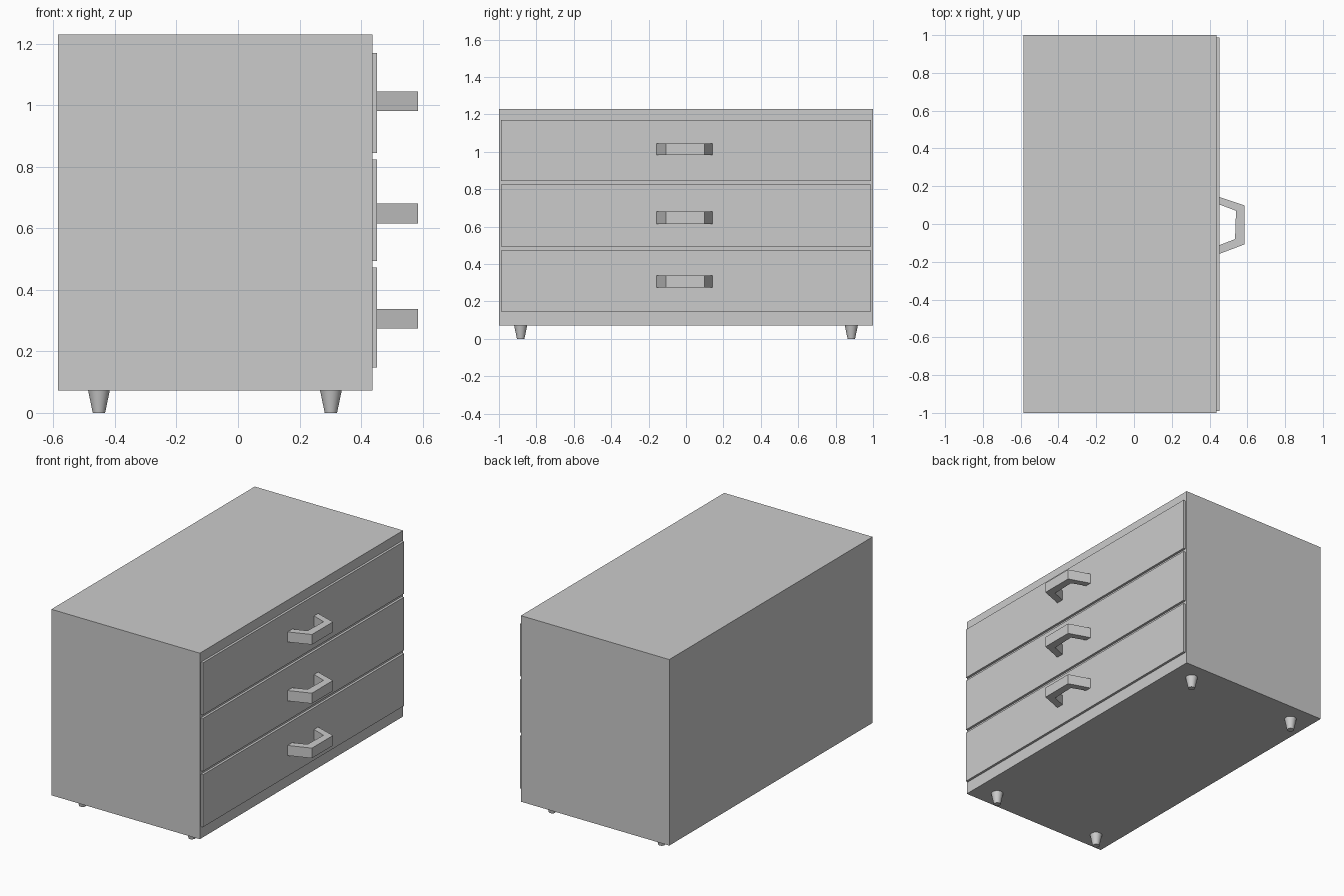
import bpy, bmesh

if "Cube" in bpy.data.objects:
    bpy.data.objects.remove(bpy.data.objects["Cube"])

X_BACK, X_FRONT, X_PANEL = -0.585, 0.437, 0.452


def finish(bm, name):
    bmesh.ops.recalc_face_normals(bm, faces=bm.faces)
    mesh = bpy.data.meshes.new(name)
    bm.to_mesh(mesh)
    bm.free()
    obj = bpy.data.objects.new(name, mesh)
    bpy.context.collection.objects.link(obj)
    return obj


def prism(name, outline, z0, z1):
    """Extrude an XY outline from z0 up to z1."""
    bm = bmesh.new()
    face = bm.faces.new([bm.verts.new((x, y, z0)) for x, y in outline])
    top = bmesh.ops.extrude_face_region(bm, geom=[face])["geom"]
    bmesh.ops.translate(bm, vec=(0, 0, z1 - z0),
                        verts=[v for v in top if isinstance(v, bmesh.types.BMVert)])
    return finish(bm, name)


def box(name, x0, x1, y0, y1, z0, z1):
    return prism(name, [(x0, y0), (x1, y0), (x1, y1), (x0, y1)], z0, z1)


# Cabinet body
box("cabinet_body", X_BACK, X_FRONT, -1, 1, 0.072, 1.23)

# Drawer fronts with angular bracket handles
handle = [(X_PANEL, 0.143), (0.585, 0.098), (0.585, -0.108), (X_PANEL, -0.158),
          (X_PANEL, -0.112), (0.535, -0.08), (0.54, 0.07), (X_PANEL, 0.103)]
drawers = [("bottom", 0.147, 0.473, 0.275, 0.338),
           ("middle", 0.494, 0.824, 0.615, 0.680),
           ("top", 0.845, 1.170, 0.982, 1.045)]
for label, z0, z1, h0, h1 in drawers:
    box(label + "_drawer_front", X_FRONT, X_PANEL, -0.99, 0.988, z0, z1)
    prism(label + "_drawer_handle", handle, h0, h1)

# Tapered round feet
for x, side in ((-0.452, "back"), (0.302, "front")):
    for y, end in ((-0.884, "left"), (0.884, "right")):
        bpy.ops.mesh.primitive_cone_add(vertices=32, radius1=0.02, radius2=0.035,
                                        depth=0.072, location=(x, y, 0.036))
        foot = bpy.context.object
        foot.name = f"{side}_{end}_foot"
        bpy.ops.object.shade_smooth_by_angle()
